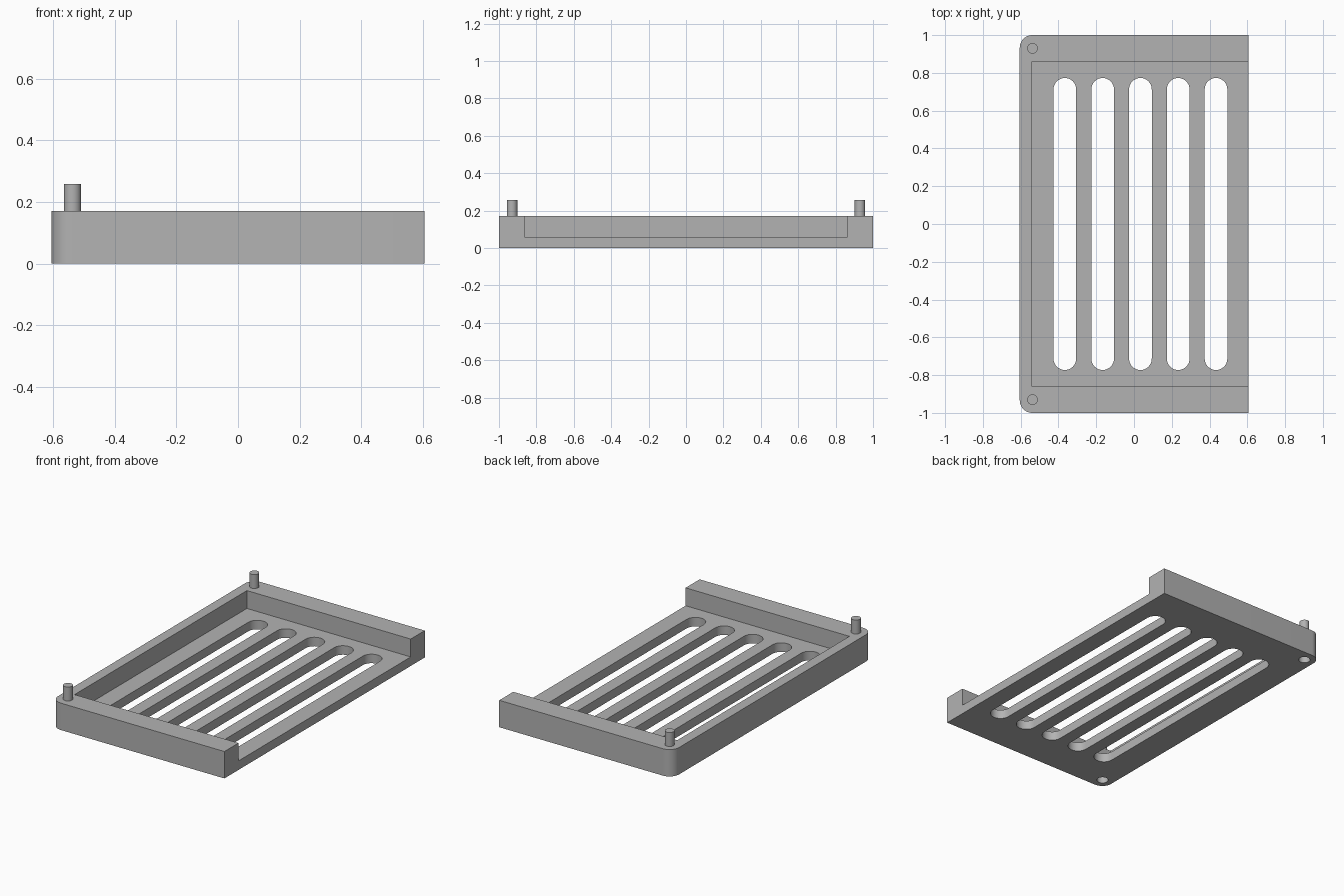
import bpy
import bmesh
from math import pi, sin, cos

cube = bpy.data.objects.get("Cube")
if cube:
    bpy.data.objects.remove(cube, do_unlink=True)

HALF_X, HALF_Y = 0.605, 1.0
HEIGHT, FLOOR = 0.17, 0.057
PEG_X, PEG_Y = -0.537, 0.93

grey = bpy.data.materials.new("mid grey")
grey.use_nodes = True
grey.diffuse_color = (0.45, 0.45, 0.45, 1)
grey.node_tree.nodes["Principled BSDF"].inputs["Base Color"].default_value = (0.45, 0.45, 0.45, 1)


def arc(cx, cy, r, start, end, steps):
    """Points along an arc, in counter-clockwise order."""
    angles = [start + (end - start) * i / steps for i in range(steps + 1)]
    return [(cx + r * cos(a), cy + r * sin(a)) for a in angles]


def circle(cx, cy, r):
    return arc(cx, cy, r, 0, 2 * pi, 32)[:-1]


def slot(cx, half_length, r):
    end = half_length - r
    return arc(cx, end, r, 0, pi, 16) + arc(cx, -end, r, pi, 2 * pi, 16)


def prism(name, outlines, z0, z1):
    """One object holding each outline extruded from z0 to z1."""
    bm = bmesh.new()
    for outline in outlines:
        base = bm.faces.new([bm.verts.new((x, y, z0)) for x, y in outline])
        top = bmesh.ops.extrude_face_region(bm, geom=[base], use_keep_orig=True)["geom"]
        verts = [g for g in top if isinstance(g, bmesh.types.BMVert)]
        bmesh.ops.translate(bm, vec=(0, 0, z1 - z0), verts=verts)
    bmesh.ops.recalc_face_normals(bm, faces=bm.faces)
    mesh = bpy.data.meshes.new(name)
    bm.to_mesh(mesh)
    bm.free()
    mesh.materials.append(grey)
    obj = bpy.data.objects.new(name, mesh)
    bpy.context.collection.objects.link(obj)
    return obj


def cut(target, cutter):
    """Subtract the cutter, then discard it."""
    cutter.hide_render = True
    mod = target.modifiers.new("cut", "BOOLEAN")
    mod.operation = "DIFFERENCE"
    mod.solver = "EXACT"
    mod.object = cutter
    bpy.context.view_layer.objects.active = target
    bpy.ops.object.modifier_apply(modifier=mod.name)
    bpy.data.objects.remove(cutter, do_unlink=True)


# Tray block, rounded at its two closed corners
R = 0.067
outline = [(HALF_X, -HALF_Y), (HALF_X, HALF_Y)]
outline += arc(-HALF_X + R, HALF_Y - R, R, pi / 2, pi, 10)
outline += arc(-HALF_X + R, -HALF_Y + R, R, pi, 1.5 * pi, 10)
tray = prism("vented_tray", [outline], 0, HEIGHT)

# Recess, open on the left side
recess = [(-0.54, -0.86), (0.8, -0.86), (0.8, 0.86), (-0.54, 0.86)]
cut(tray, prism("recess_cutter", [recess], FLOOR, 0.4))

# Five long vent slots through the floor
slots = [slot(-0.366 + 0.2 * i, 0.773, 0.06) for i in range(5)]
cut(tray, prism("slot_cutter", slots, -0.1, 0.12))

# Blind sockets under the pegs
sockets = [circle(PEG_X, s * PEG_Y, 0.034) for s in (-1, 1)]
cut(tray, prism("socket_cutter", sockets, -0.1, 0.1))

# Stacking pegs on the corners
pegs = [prism(name, [circle(PEG_X, s * PEG_Y, 0.028)], HEIGHT - 0.01, 0.258)
        for name, s in (("front_peg", -1), ("back_peg", 1))]

for obj in [tray] + pegs:
    bpy.ops.object.select_all(action="DESELECT")
    obj.select_set(True)
    bpy.context.view_layer.objects.active = obj
    bpy.ops.object.shade_smooth_by_angle(angle=pi / 6)
